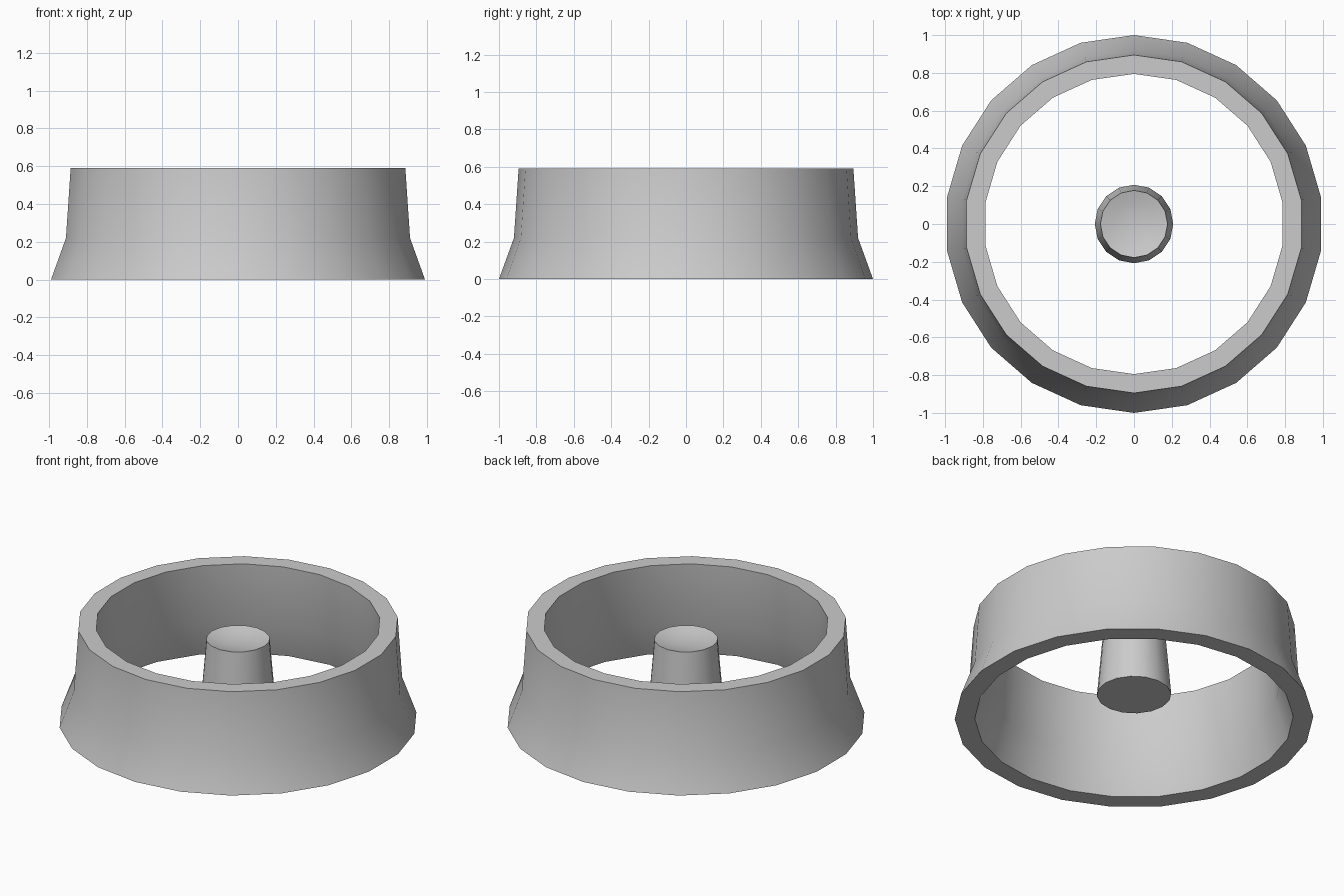
import bpy, bmesh, math

if "Cube" in bpy.data.objects:
    bpy.data.objects.remove(bpy.data.objects["Cube"])


def lathe(name, profile, sides, closed):
    """Revolve (radius, z) points about z; radius 0 makes a pole."""
    bm = bmesh.new()
    rings = []
    for r, z in profile:
        if r == 0:
            rings.append([bm.verts.new((0, 0, z))] * sides)
        else:
            angles = [math.pi / 2 + math.tau * i / sides for i in range(sides)]
            rings.append([bm.verts.new((r * math.cos(a), r * math.sin(a), z)) for a in angles])
    pairs = list(zip(rings, rings[1:]))
    if closed:
        pairs.append((rings[-1], rings[0]))
    for a, b in pairs:
        for i in range(sides):
            j = (i + 1) % sides
            bm.faces.new(list(dict.fromkeys((a[i], a[j], b[j], b[i]))))
    if not closed:
        bm.faces.new(rings[0])
    bmesh.ops.recalc_face_normals(bm, faces=bm.faces)
    mesh = bpy.data.meshes.new(name)
    bm.to_mesh(mesh)
    bm.free()
    obj = bpy.data.objects.new(name, mesh)
    bpy.context.collection.objects.link(obj)
    bpy.ops.object.select_all(action='DESELECT')
    obj.select_set(True)
    bpy.context.view_layer.objects.active = obj
    bpy.ops.object.shade_smooth_by_angle(angle=math.radians(30))
    return obj


# Flared outer wall, inner wall follows it at a constant proportion
outer = [(1.0, 0.0), (0.92, 0.22), (0.895, 0.59)]
inner = [(r * 0.888, z) for r, z in reversed(outer)]
lathe("flared_ring", outer + inner, 22, True)

# Floating tapered post with a shallow dished top
lathe("centre_post", [(0.208, 0.148), (0.178, 0.50), (0.12, 0.484), (0.06, 0.475), (0, 0.472)], 16, False)
